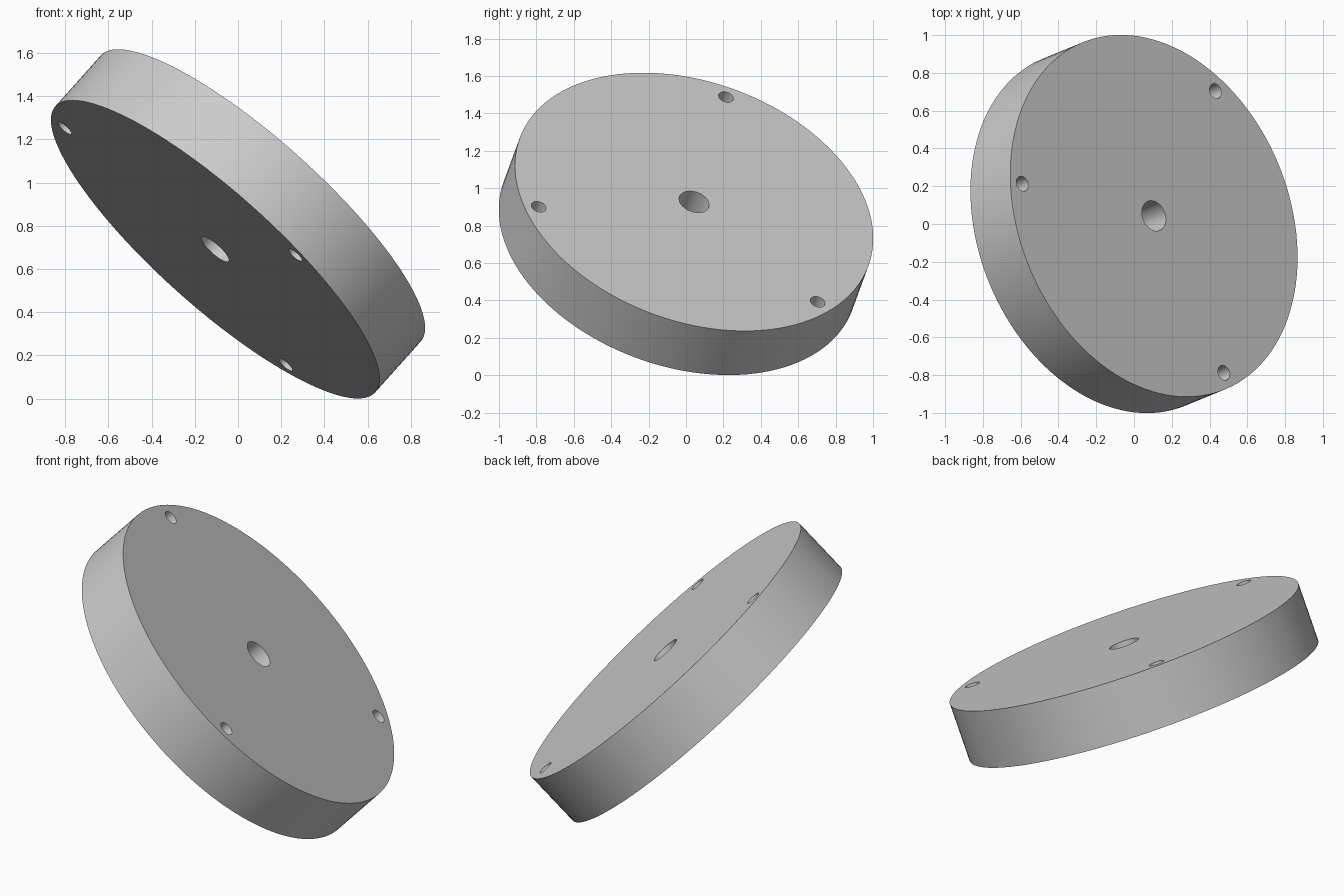
import bpy
from math import cos, sin, tau, radians
from mathutils import Matrix, Vector

default = bpy.data.objects.get("Cube")
if default:
    bpy.data.objects.remove(default, do_unlink=True)

RADIUS, THICKNESS = 0.993, 0.328
BORE_RADIUS, BOLT_RADIUS, BOLT_CIRCLE = 0.083, 0.041, 0.91

grey = bpy.data.materials.new("plain grey")
grey.use_nodes = True
colour = (0.6, 0.6, 0.6, 1)
grey.diffuse_color = colour
grey.node_tree.nodes["Principled BSDF"].inputs["Base Color"].default_value = colour


def cylinder(name, radius, depth, sides, x=0, y=0):
    bpy.ops.mesh.primitive_cylinder_add(
        vertices=sides, radius=radius, depth=depth, location=(x, y, 0))
    obj = bpy.context.object
    obj.name = name
    obj.data.materials.append(grey)
    return obj


# Round plate
disc = cylinder("disc_plate", RADIUS, THICKNESS, 128)

# Central bore and three bolt holes, all drilled right through
cutters = [cylinder("bore_cutter", BORE_RADIUS, 1, 48)]
for i in range(3):
    angle = i * tau / 3
    cutters.append(cylinder("bolt_hole_cutter", BOLT_RADIUS, 1, 32,
                            BOLT_CIRCLE * cos(angle), BOLT_CIRCLE * sin(angle)))

bpy.context.view_layer.update()
bpy.ops.object.select_all(action='DESELECT')
disc.select_set(True)
bpy.context.view_layer.objects.active = disc
for cutter in cutters:
    cutter.hide_render = True
    drill = disc.modifiers.new("drill", 'BOOLEAN')
    drill.operation = 'DIFFERENCE'
    drill.solver = 'EXACT'
    drill.object = cutter
    bpy.ops.object.modifier_apply(modifier=drill.name)
    bpy.data.objects.remove(cutter, do_unlink=True)

bpy.ops.object.shade_smooth_by_angle(angle=radians(30))

# Tilt the plate: axis along the face normal, first bolt hole at the high side
axis = Vector((0.643, 0.264, 0.719)).normalized()
toward_bolt = Vector((-0.70, 0.17, 0.56))
side = axis.cross(toward_bolt).normalized()
tilt = Matrix((side.cross(axis), side, axis)).transposed().to_4x4()
disc.matrix_world = Matrix.Translation((0, 0, 0.809)) @ tilt
